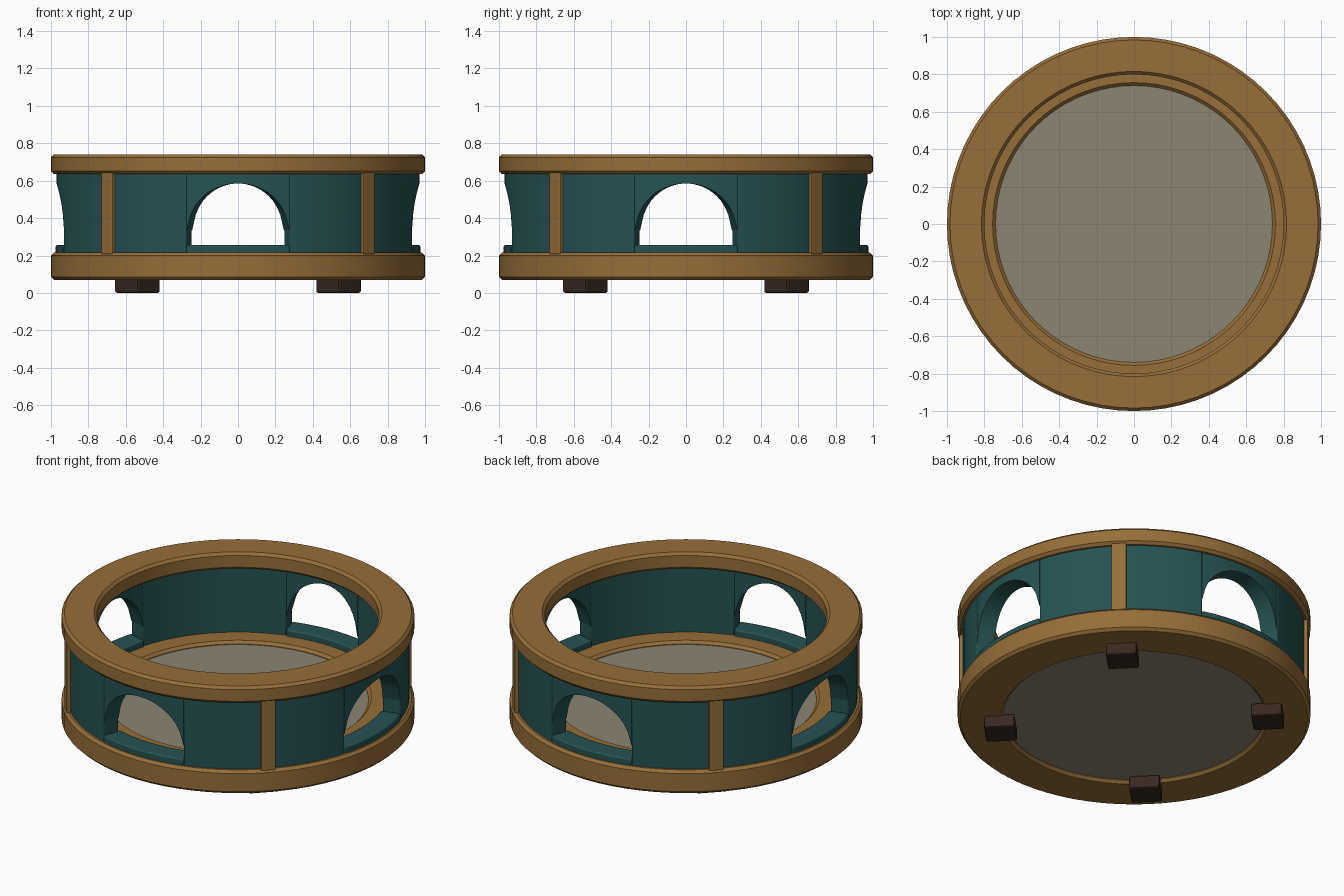
import bpy, bmesh, math
from mathutils import Matrix

if "Cube" in bpy.data.objects:
    bpy.data.objects.remove(bpy.data.objects["Cube"])

TAU = 2 * math.pi


def material(name, rgb):
    m = bpy.data.materials.new(name)
    m.diffuse_color = (*rgb, 1)
    m.use_nodes = True
    m.node_tree.nodes["Principled BSDF"].inputs["Base Color"].default_value = m.diffuse_color
    return m


GOLD = material("warm_gold_wood", (0.305, 0.156, 0.040))
TEAL = material("deep_teal", (0.019, 0.085, 0.085))
STONE = material("grey_stone", (0.262, 0.232, 0.168))
BROWN = material("dark_brown", (0.040, 0.021, 0.015))


def finish(name, bm, mat, bevel=0.0, smooth=True):
    bmesh.ops.recalc_face_normals(bm, faces=bm.faces)
    me = bpy.data.meshes.new(name)
    bm.to_mesh(me)
    bm.free()
    me.materials.append(mat)
    ob = bpy.data.objects.new(name, me)
    bpy.context.collection.objects.link(ob)
    if bevel:
        mod = ob.modifiers.new("bevel", "BEVEL")
        mod.width = bevel
        mod.segments = 2
        mod.limit_method = "ANGLE"
        mod.angle_limit = math.radians(40)
    if smooth:
        bpy.ops.object.select_all(action="DESELECT")
        ob.select_set(True)
        bpy.context.view_layer.objects.active = ob
        bpy.ops.object.shade_smooth_by_angle(angle=math.radians(25))
    return ob


def ring(name, r0, r1, z0, z1, c, mat, segs=72):
    """Chamfered rectangular section swept round the z axis."""
    prof = [(r0 + c, z0), (r1 - c, z0), (r1, z0 + c), (r1, z1 - c),
            (r1 - c, z1), (r0 + c, z1), (r0, z1 - c), (r0, z0 + c)]
    bm = bmesh.new()
    rows = [[bm.verts.new((r * math.cos(TAU * i / segs), r * math.sin(TAU * i / segs), z))
             for r, z in prof] for i in range(segs)]
    n = len(prof)
    for i in range(segs):
        a, b = rows[i], rows[(i + 1) % segs]
        for j in range(n):
            k = (j + 1) % n
            bm.faces.new((a[j], b[j], b[k], a[k]))
    return finish(name, bm, mat)


def curved_block(name, centre, half, r0, r1, low, z1, mat, steps, bevel=0.0):
    """Piece of a cylinder wall; low(t) gives its lower edge for t in -1..1."""
    bm = bmesh.new()
    rows = []
    for i in range(steps + 1):
        t = -1 + 2 * i / steps
        a = centre + half * t
        rows.append([bm.verts.new((r * math.cos(a), r * math.sin(a), z))
                     for r, z in ((r0, low(t)), (r1, low(t)), (r1, z1), (r0, z1))])
    for a, b in zip(rows, rows[1:]):
        for j in range(4):
            k = (j + 1) % 4
            bm.faces.new((a[j], b[j], b[k], a[k]))
    bm.faces.new(rows[0])
    bm.faces.new(rows[-1])
    return finish(name, bm, mat, bevel)


def block(name, angle, r, z, size, mat, bevel):
    """Bevelled box set at a radius and turned to face outward."""
    bm = bmesh.new()
    bmesh.ops.create_cube(bm, size=1, matrix=Matrix.Rotation(angle, 4, "Z")
                          @ Matrix.Translation((r, 0, z)) @ Matrix.Diagonal((*size, 1)))
    return finish(name, bm, mat, bevel, smooth=False)


# Base ring, top ring and floor
ring("base_ring", 0.74, 1.0, 0.07, 0.215, 0.016, GOLD)
ring("top_ring", 0.80, 1.0, 0.635, 0.74, 0.016, GOLD)
bm = bmesh.new()
bmesh.ops.create_cone(bm, cap_ends=True, segments=72, radius1=0.745, radius2=0.745,
                      depth=0.105, matrix=Matrix.Translation((0, 0, 0.1425)))
finish("floor_disc", bm, STONE)

HALF = math.radians(16.5)          # half angle of each opening
R_IN, R_OUT = 0.865, 0.972


def arch(t):
    return 0.333 + 0.252 * math.sqrt(max(0, 1 - (t / 0.975) ** 2))


for q in range(4):
    straight = q * TAU / 4
    diagonal = straight + TAU / 8
    # Solid wall panels on the diagonals
    curved_block(f"wall_panel_{q + 1}", diagonal, TAU / 8 - HALF, R_IN, R_OUT,
                 lambda t: 0.20, 0.645, TEAL, 12, 0.008)
    # Arched lintels and sills on the four sides
    curved_block(f"arch_{q + 1}", straight, HALF, R_IN, R_OUT - 0.002,
                 arch, 0.645, TEAL, 24)
    curved_block(f"sill_{q + 1}", straight, HALF, R_IN - 0.01, R_OUT + 0.003,
                 lambda t: 0.20, 0.255, TEAL, 8, 0.008)
    # Pilaster strips and feet
    block(f"pilaster_{q + 1}", diagonal, 0.972, 0.425, (0.04, 0.084, 0.436), GOLD, 0.006)
    block(f"foot_{q + 1}", diagonal, 0.76, 0.04, (0.174, 0.174, 0.08), BROWN, 0.01)
